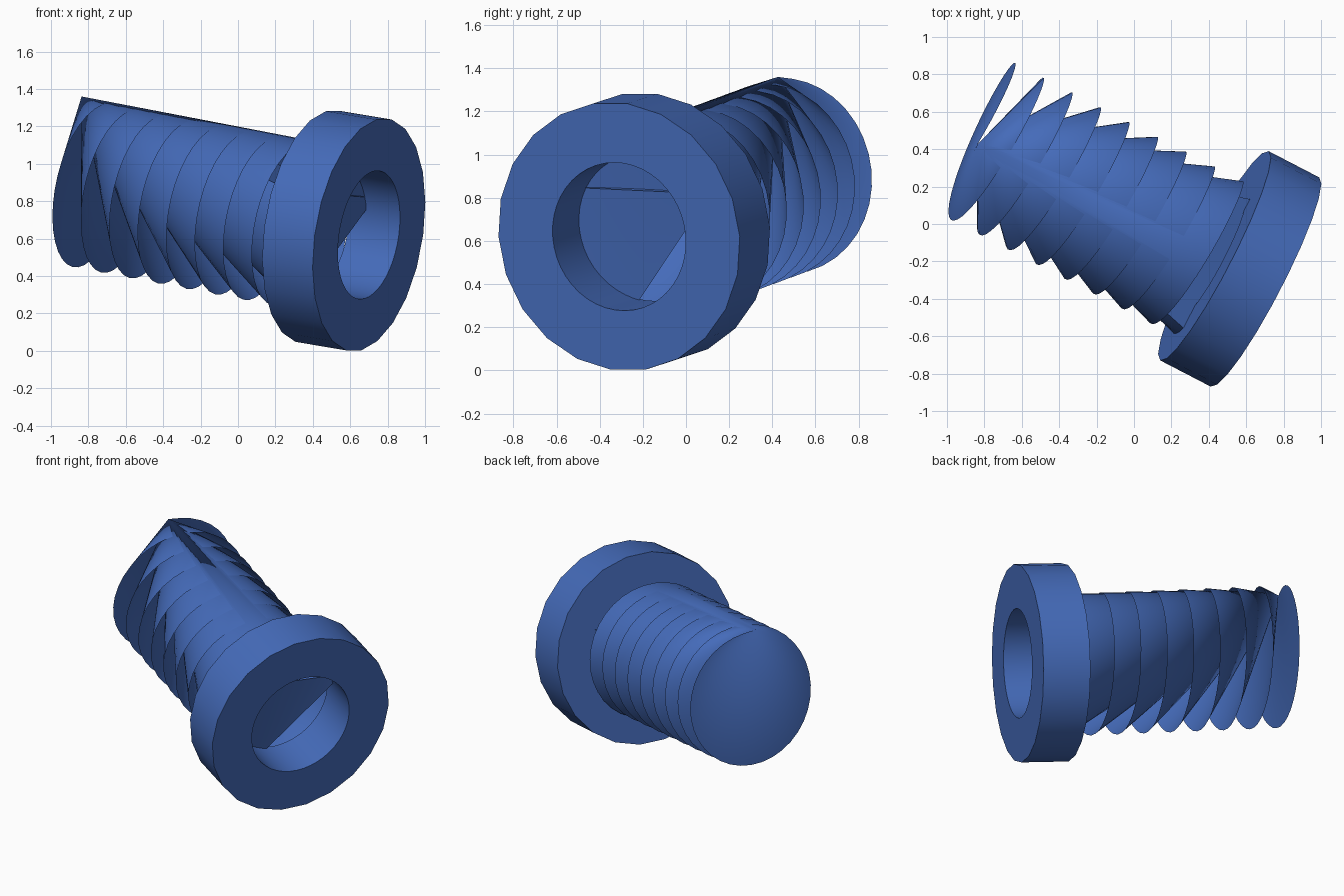
import bpy, bmesh, math
from mathutils import Vector

if "Cube" in bpy.data.objects:
    bpy.data.objects.remove(bpy.data.objects["Cube"])

# Tilted frame: N runs along the bolt towards the head, U is up, V is sideways
N = Vector((0.879, -0.456, -0.147)).normalized()
U = (Vector((0, 0, 1)) - N.z * N).normalized()
V = N.cross(U)
if V.y < 0:
    V = -V
HEAD = Vector((0.70, -0.31, 0.62))      # centre of the head's front face

blue = bpy.data.materials.new("blue")
blue.diffuse_color = (0.059, 0.147, 0.49, 1)
blue.use_nodes = True
blue.node_tree.nodes["Principled BSDF"].inputs["Base Color"].default_value = blue.diffuse_color


def around(centre, radius, angle):
    return centre + radius * (U * math.cos(angle) + V * math.sin(angle))


def finish(bm, name):
    mesh = bpy.data.meshes.new(name)
    bm.to_mesh(mesh)
    bm.free()
    mesh.materials.append(blue)
    obj = bpy.data.objects.new(name, mesh)
    bpy.context.collection.objects.link(obj)
    bpy.ops.object.select_all(action='DESELECT')
    obj.select_set(True)
    bpy.context.view_layer.objects.active = obj
    bpy.ops.object.shade_smooth_by_angle(angle=math.radians(35))
    return obj


# Flanged head: a thick ring, 22 sides outside and 44 around the bore
SIDES = 22


def loop(bm, radius, depth, sides):
    return [bm.verts.new(around(HEAD - N * depth, radius, math.tau * (i + 0.5 * sides / SIDES) / sides))
            for i in range(sides)]


bm = bmesh.new()
rim_f, rim_b = loop(bm, 0.63, 0, SIDES), loop(bm, 0.63, 0.307, SIDES)
bore_f, bore_b = loop(bm, 0.347, 0, 2 * SIDES), loop(bm, 0.347, 0.307, 2 * SIDES)
for a, b in ((rim_f, rim_b), (bore_f, bore_b)):
    n = len(a)
    for i in range(n):
        j = (i + 1) % n
        bm.faces.new((a[i], a[j], b[j], b[i]))
for rim, bore in ((rim_f, bore_f), (rim_b, bore_b)):
    for i in range(SIDES):
        j = (i + 1) % SIDES
        bm.faces.new((rim[i], bore[2 * i], bore[2 * i + 1]))
        bm.faces.new((rim[i], bore[2 * i + 1], rim[j]))
        bm.faces.new((rim[j], bore[2 * i + 1], bore[2 * j]))
bmesh.ops.recalc_face_normals(bm, faces=bm.faces)
finish(bm, "head_ring")

# Threaded shank: a helix whose edges all fan out from one point at its tip
SEG, PITCH, RADIUS = 36, 0.174, 0.452
TIP = HEAD - N * 1.793 + U * 0.025 - V * 0.027
first, apex, chord, close, last = -1, 0, int(8.58 * SEG), int(8.85 * SEG), int(9.2 * SEG)
bm = bmesh.new()
pts = {}
for i in range(first, last + 1):
    turn = i / SEG
    centre = TIP + N * PITCH * turn - U * 0.0036 * turn
    pts[i] = bm.verts.new(around(centre, RADIUS, math.tau * turn - 0.06))
pts[apex].co += U * 0.006


def fan(hub, start, end):
    for i in range(start, end):
        if hub not in (i, i + 1):
            bm.faces.new((pts[hub], pts[i], pts[i + 1]))


fan(apex, first, close)
bm.faces.new((pts[apex], pts[close], pts[last]))     # closing facet
fan(chord, chord, last)                              # flat end segment
finish(bm, "threaded_shank")
